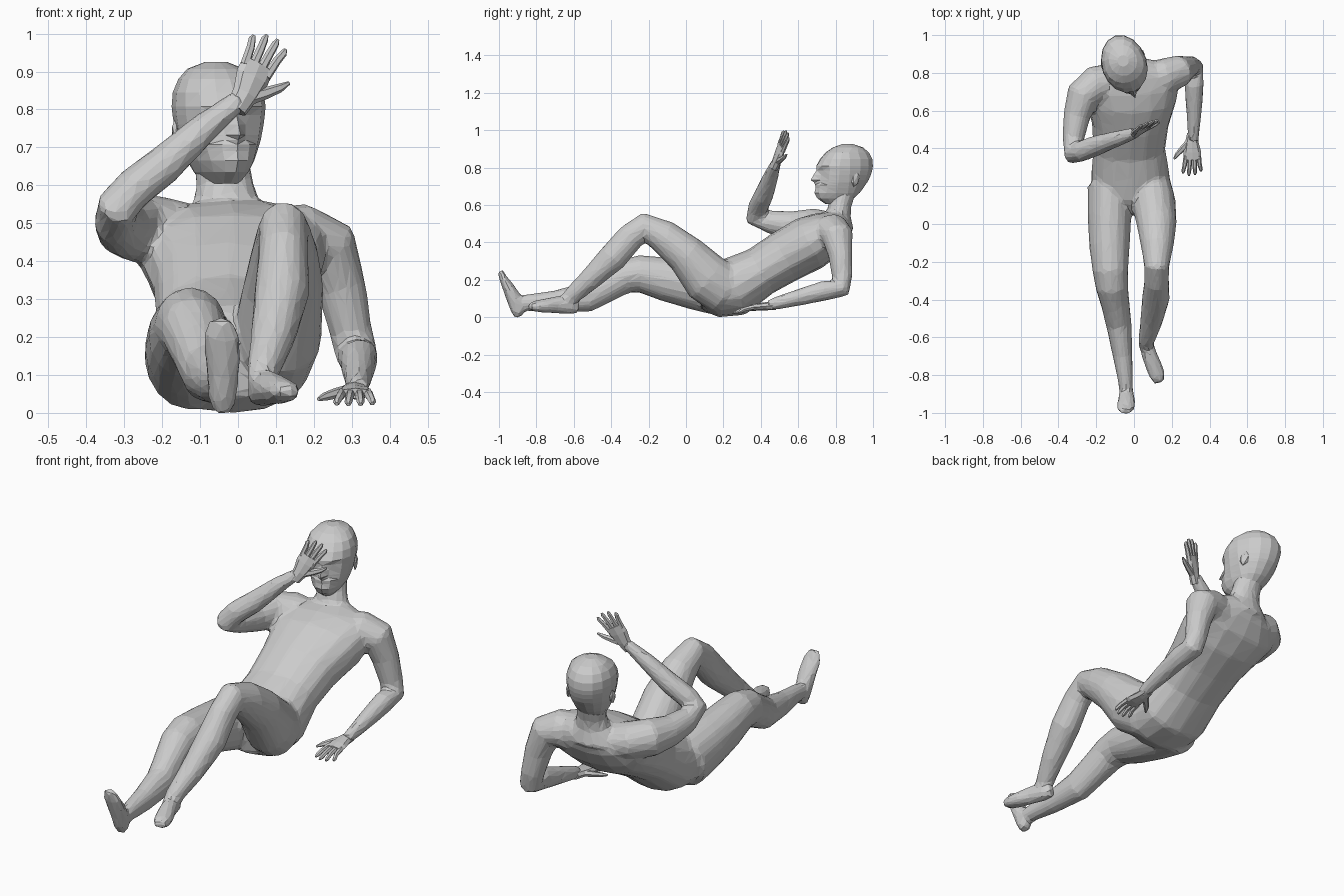
import bpy, bmesh, math
from mathutils import Vector, Matrix


def make_object(name, bm):
    bmesh.ops.recalc_face_normals(bm, faces=bm.faces)
    mesh = bpy.data.meshes.new(name)
    bm.to_mesh(mesh)
    bm.free()
    obj = bpy.data.objects.new(name, mesh)
    bpy.context.collection.objects.link(obj)
    return obj


def skin_rings(bm, rings):
    """Bridge rings of points and cap both ends."""
    rows = [[bm.verts.new(p) for p in ring] for ring in rings]
    n = len(rows[0])
    for a, b in zip(rows, rows[1:]):
        for i in range(n):
            j = (i + 1) % n
            bm.faces.new((a[i], a[j], b[j], b[i]))
    bm.faces.new(rows[0])
    bm.faces.new(rows[-1])


def tube(bm, sections, side=(1, 0, 0), n=16, power=1.0):
    """Sections are (x, y, z, half width, half thickness) along a bent path."""
    pts = [Vector(s[:3]) for s in sections]
    side, rings = Vector(side), []
    for i, (p, s) in enumerate(zip(pts, sections)):
        before = (p - pts[i - 1]).normalized() if i else Vector()
        after = (pts[i + 1] - p).normalized() if i < len(pts) - 1 else Vector()
        t = (before + after).normalized()
        side = (side - side.dot(t) * t).normalized()
        up = t.cross(side)
        ring = []
        for k in range(n):
            a = 2 * math.pi * k / n
            c, d = math.cos(a), math.sin(a)
            c = math.copysign(abs(c) ** power, c)
            d = math.copysign(abs(d) ** power, d)
            ring.append(p + side * c * s[3] + up * d * s[4])
        rings.append(ring)
    skin_rings(bm, rings)


def hand(name, wrist, direction, thumb_side, bend):
    """Flat palm with four fingers and a thumb."""
    w, d = Vector(wrist), Vector(direction).normalized()
    s = Vector(thumb_side)
    s = (s - s.dot(d) * d).normalized()
    nrm = d.cross(s)
    if nrm.z > 0:
        nrm = -nrm
    bm = bmesh.new()

    def at(along, across, drop=0.0):
        return tuple(w + d * along + s * across + nrm * drop)

    tube(bm, [at(-0.03, 0) + (.029, .023), at(0.02, 0.003) + (.036, .022),
              at(0.07, 0) + (.047, .019), at(0.11, -0.002) + (.045, .014)], side=s, n=8)
    for across, length in ((.033, .08), (.011, .092), (-.012, .087), (-.034, .067)):
        tip = across * 1.4
        tube(bm, [at(.09, across) + (.013, .013),
                  at(.105 + length * .5, (across + tip) / 2, bend * .3) + (.0115, .0115),
                  at(.105 + length * .85, tip, bend * .8) + (.010, .010),
                  at(.105 + length, tip, bend) + (.005, .005)], side=s, n=6)
    tube(bm, [at(.015, .015) + (.02, .017), at(.05, .05, bend * .2) + (.016, .014),
              at(.085, .08, bend * .5) + (.012, .011),
              at(.11, .096, bend * .7) + (.005, .005)], side=s, n=6)
    return make_object(name, bm)


body = bmesh.new()

# Torso from seat to collar
tube(body, [(-.015, .07, .13, .12, .09), (-.015, .15, .142, .205, .145),
            (-.02, .26, .163, .208, .16), (-.025, .40, .245, .19, .134),
            (-.02, .53, .325, .204, .142), (-.012, .66, .395, .24, .148),
            (-.02, .75, .445, .26, .128), (-.025, .81, .492, .20, .092),
            (-.03, .845, .525, .10, .058)], power=.9)

# Neck
tube(body, [(-.03, .80, .48, .14, .10), (-.032, .815, .555, .088, .066),
            (-.035, .825, .60, .076, .06), (-.045, .84, .68, .072, .07)])

# Legs: one knee raised, the other leg stretched out
tube(body, [(.08, .21, .145, .115, .138), (.105, .11, .21, .117, .137),
            (.12, 0, .335, .106, .108), (.123, -.12, .43, .086, .091),
            (.12, -.225, .48, .066, .08), (.12, -.30, .425, .066, .075),
            (.116, -.39, .32, .073, .077), (.093, -.51, .205, .06, .06),
            (.065, -.62, .105, .043, .046), (.062, -.655, .07, .036, .036)])
tube(body, [(-.125, .2, .145, .122, .142), (-.13, .05, .172, .116, .133),
            (-.13, -.12, .205, .107, .117), (-.125, -.25, .232, .094, .1),
            (-.118, -.33, .218, .086, .092), (-.10, -.42, .165, .076, .084),
            (-.08, -.53, .105, .068, .08), (-.06, -.70, .083, .052, .06),
            (-.044, -.84, .077, .039, .045), (-.04, -.90, .07, .035, .042)])

# Feet
tube(body, [(.05, -.575, .045, .026, .026), (.06, -.62, .055, .037, .04),
            (.08, -.69, .067, .041, .046), (.108, -.76, .06, .045, .038),
            (.126, -.81, .058, .042, .029), (.136, -.84, .057, .028, .018)])
tube(body, [(-.04, -.895, .0, .024, .022), (-.04, -.90, .035, .038, .037),
            (-.04, -.912, .085, .041, .044), (-.04, -.945, .15, .049, .034),
            (-.044, -.976, .205, .048, .023), (-.046, -.993, .248, .03, .015)])

# Arms: right raised in front of the face, left propped on the ground
tube(body, [(-.10, .755, .455, .085, .10), (-.20, .74, .48, .09, .1),
            (-.272, .68, .49, .092, .09), (-.303, .57, .49, .077, .072),
            (-.32, .46, .507, .064, .059), (-.32, .37, .54, .06, .055),
            (-.28, .385, .588, .057, .053), (-.20, .415, .65, .055, .051),
            (-.09, .452, .75, .043, .04), (.008, .482, .83, .031, .026)], side=(0, 0, 1))
tube(body, [(.08, .76, .44, .10, .10), (.175, .785, .46, .095, .092),
            (.24, .81, .435, .085, .082), (.272, .825, .33, .064, .067),
            (.297, .835, .22, .055, .057), (.312, .83, .155, .054, .057),
            (.318, .74, .142, .055, .051), (.318, .62, .11, .046, .043),
            (.315, .44, .063, .031, .027)], side=(0, -1, 0))

# Fuse the limbs into one skin, soften it, then reduce it to coarse flat facets
figure = make_object("body", body)
fuse = figure.modifiers.new("fuse", 'REMESH')
fuse.mode = 'VOXEL'
fuse.voxel_size = .011
soften = figure.modifiers.new("soften", 'SMOOTH')
soften.factor = .5
soften.iterations = 8
facets = figure.modifiers.new("facets", 'DECIMATE')
facets.ratio = .05

# Hands
hand("right_hand", (.008, .48, .825), (.088, .065, .175), (.85, .25, -.5), 0)
hand("left_hand", (.31, .45, .06), (-.02, -1, -.08), (-1, 0, 0), .022)

# Head: stacked egg-shaped rings (z, front, back, half width, nose push, eye inset)
HEAD = [(.605, .735, .84, .045, 0, 0), (.635, .69, .89, .068, 0, 0),
        (.665, .676, .925, .084, .002, 0), (.69, .68, .945, .094, 0, 0),
        (.707, .68, .957, .1, .002, 0), (.72, .684, .967, .105, .012, 0),
        (.733, .686, .976, .108, .033, 0), (.76, .688, .988, .114, .019, .003),
        (.785, .692, .996, .118, .006, .007), (.808, .688, 1.0, .12, .002, 0),
        (.845, .71, .997, .117, 0, 0), (.88, .742, .978, .103, 0, 0),
        (.907, .78, .945, .075, 0, 0), (.925, .83, .89, .03, 0, 0)]
N = 16
turn = Matrix.Translation((-.05, .84, 0)) @ Matrix.Rotation(math.radians(18), 4, 'Z')
rings = []
for z, front, back, width, nose, eye in HEAD:
    mid = .835 if z < .9 else (front + back) / 2
    ring = []
    for k in range(N):
        a = 2 * math.pi * k / N
        c = math.cos(a)
        y = mid - c * (mid - front if c > 0 else back - mid)
        y += -nose if k == 0 else eye if k in (1, N - 1) else 0
        x = width * math.sin(a) * (.7 if k in (1, N - 1) and nose > .01 else 1)
        ring.append(turn @ Vector((x, y - .835, z)))
    rings.append(ring)
bm = bmesh.new()
skin_rings(bm, rings)
bmesh.ops.triangulate(bm, faces=[f for f in bm.faces if len(f.verts) == 4])
make_object("head", bm)

# Ears
for label, sx in (("left_ear", 1), ("right_ear", -1)):
    bm = bmesh.new()
    place = (turn @ Matrix.Translation((sx * .109, .035, .735))
             @ Matrix.Rotation(math.radians(-15), 4, 'X')
             @ Matrix.Rotation(math.radians(15 * sx), 4, 'Z')
             @ Matrix.Diagonal((.011, .024, .04, 1)))
    bmesh.ops.create_icosphere(bm, subdivisions=1, radius=1, matrix=place)
    make_object(label, bm)
